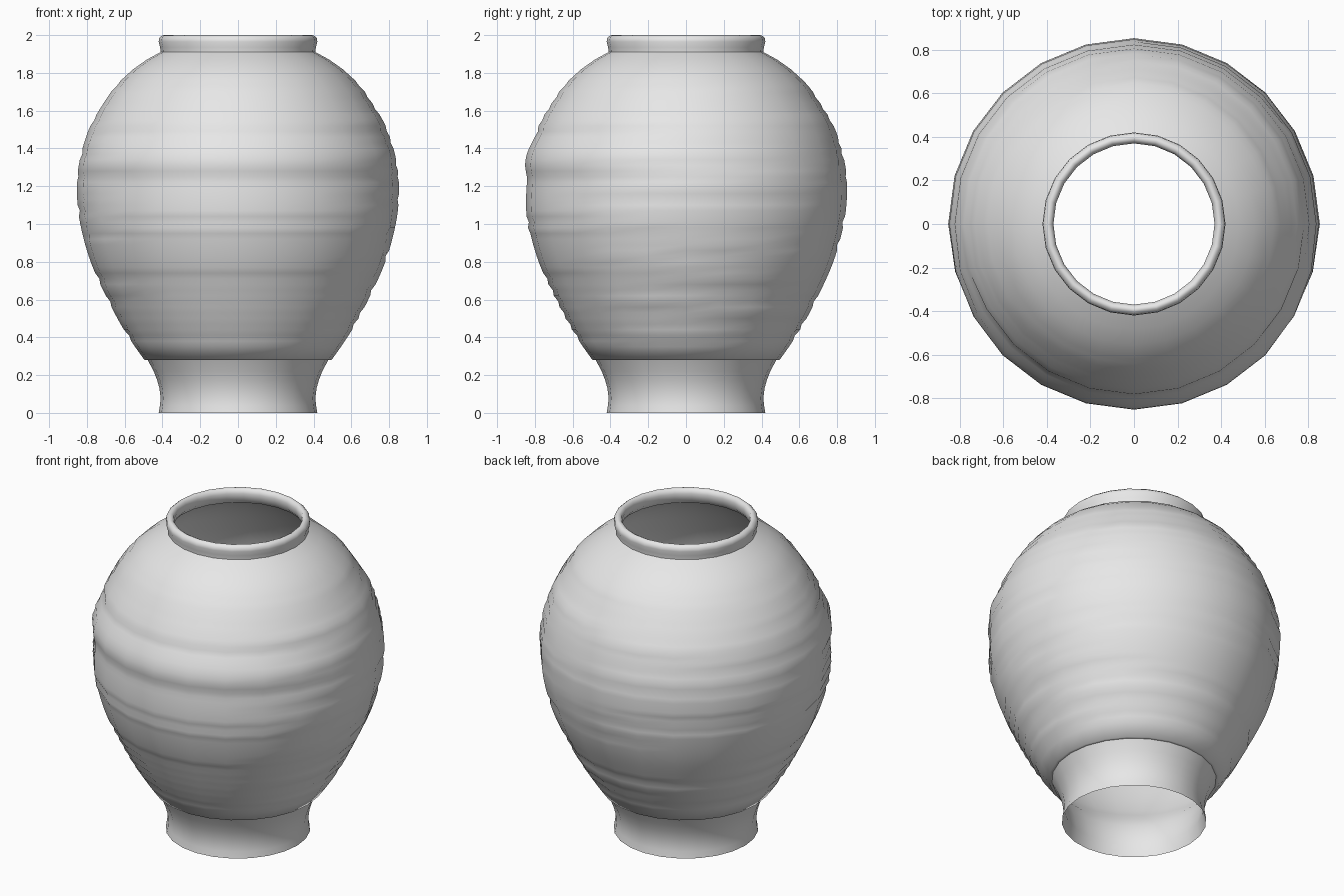
import bpy, bmesh, math, random

random.seed(7)
cube = bpy.data.objects.get("Cube")
if cube:
    bpy.data.objects.remove(cube, do_unlink=True)

SIDES = 24
clay = bpy.data.materials.new("pale grey clay")
clay.use_nodes = True
clay.diffuse_color = (0.8, 0.8, 0.8, 1)
clay.node_tree.nodes["Principled BSDF"].inputs["Base Color"].default_value = (0.8, 0.8, 0.8, 1)

# Body silhouette as (height, radius)
BODY = [(0.28, 0.495), (0.35, 0.545), (0.45, 0.61), (0.6, 0.69), (0.8, 0.78),
        (1.0, 0.835), (1.15, 0.852), (1.3, 0.845), (1.5, 0.79), (1.65, 0.705),
        (1.75, 0.63), (1.85, 0.515), (1.91, 0.41)]


def slope(i):
    a, b = BODY[max(i - 1, 0)], BODY[min(i + 1, len(BODY) - 1)]
    return (b[1] - a[1]) / (b[0] - a[0])


def body_radius(z):
    """Smooth curve through the silhouette points."""
    i = 0
    while i < len(BODY) - 2 and z > BODY[i + 1][0]:
        i += 1
    (z0, r0), (z1, r1) = BODY[i], BODY[i + 1]
    h = z1 - z0
    t = (z - z0) / h
    return ((2 * t**3 - 3 * t**2 + 1) * r0 + (t**3 - 2 * t**2 + t) * h * slope(i)
            + (3 * t**2 - 2 * t**3) * r1 + (t**3 - t**2) * h * slope(i + 1))


def terrace(z):
    """Broad overhanging steps on the front of the body."""
    if 0.95 < z < 1.24:
        return 0.008 - 0.02 * (z - 0.95) / 0.29
    if 1.24 <= z < 1.5:
        return -0.012 + 0.024 * min((z - 1.24) / 0.08, (1.5 - z) / 0.12, 1)
    return 0


def build(name, rings):
    """Join rings (lists of radius per side, with a height) into a smooth wall."""
    bm = bmesh.new()
    rows = []
    for z, radii in rings:
        row = []
        for k, r in enumerate(radii):
            a = 2 * math.pi * k / SIDES
            row.append(bm.verts.new((r * math.cos(a), r * math.sin(a), z)))
        rows.append(row)
    for low, high in zip(rows, rows[1:]):
        for k in range(SIDES):
            n = (k + 1) % SIDES
            bm.faces.new((low[k], low[n], high[n], high[k]))
    mesh = bpy.data.meshes.new(name)
    bm.to_mesh(mesh)
    bm.free()
    obj = bpy.data.objects.new(name, mesh)
    bpy.context.collection.objects.link(obj)
    mesh.materials.append(clay)
    bpy.ops.object.select_all(action='DESELECT')
    obj.select_set(True)
    bpy.context.view_layer.objects.active = obj
    bpy.ops.object.shade_smooth_by_angle(angle=math.radians(55))
    return obj


def even(points):
    return [(z, [r] * SIDES) for z, r in points]


# Foot, ending under the overhanging edge of the body
foot = even([(0, 0.42), (0.04, 0.413), (0.08, 0.41), (0.13, 0.416), (0.17, 0.427),
             (0.22, 0.446), (0.28, 0.478)])
body = even([(0.28, BODY[0][1]), (0.35, BODY[1][1])])

# Body with irregular thrown ridges that run part of the way round
ROWS = 47
for row in range(ROWS):
    z = 0.38 + 0.03 * row
    arcs = [(random.randrange(SIDES), random.randrange(6, 15)) for _ in range(2)]
    radii = []
    for k in range(SIDES):
        angle = 2 * math.pi * k / SIDES
        front = max(0, -math.sin(angle))
        r = body_radius(z) + terrace(z) * min(1, 1.6 * front)
        grooved = any((k - start) % SIDES < length for start, length in arcs)
        if front > 0.6:
            grooved = z < 0.76 or 0.96 < z < 1.06 or z > 1.5
        if 0.76 < z < 0.96 and random.random() < 0.75:
            grooved = False
        if row % 2 and grooved and z < 1.74:
            r -= 0.009 if z < 1.1 else 0.006
        radii.append(r)
    body.append((z, radii))
body += even([(1.82, body_radius(1.82)), (1.87, body_radius(1.87)), (1.91, 0.41)])

# Rolled lip
lip = even([(1.935, 0.412), (1.965, 0.42), (1.985, 0.417), (1.998, 0.402), (2.0, 0.392),
            (1.993, 0.378), (1.97, 0.37), (1.93, 0.375), (1.9, 0.4)])
build("vase_outer_wall_and_lip", foot + body + lip)

# Thin inner wall, open at both ends
inner = [(1.9, 0.4)]
for step in range(33):
    z = 1.87 - 0.048 * step
    inner.append((z, body_radius(z) - 0.022))
inner += [(0.28, 0.465), (0.22, 0.437), (0.17, 0.42), (0.08, 0.404), (0, 0.418)]
build("vase_inner_wall", even(inner))
